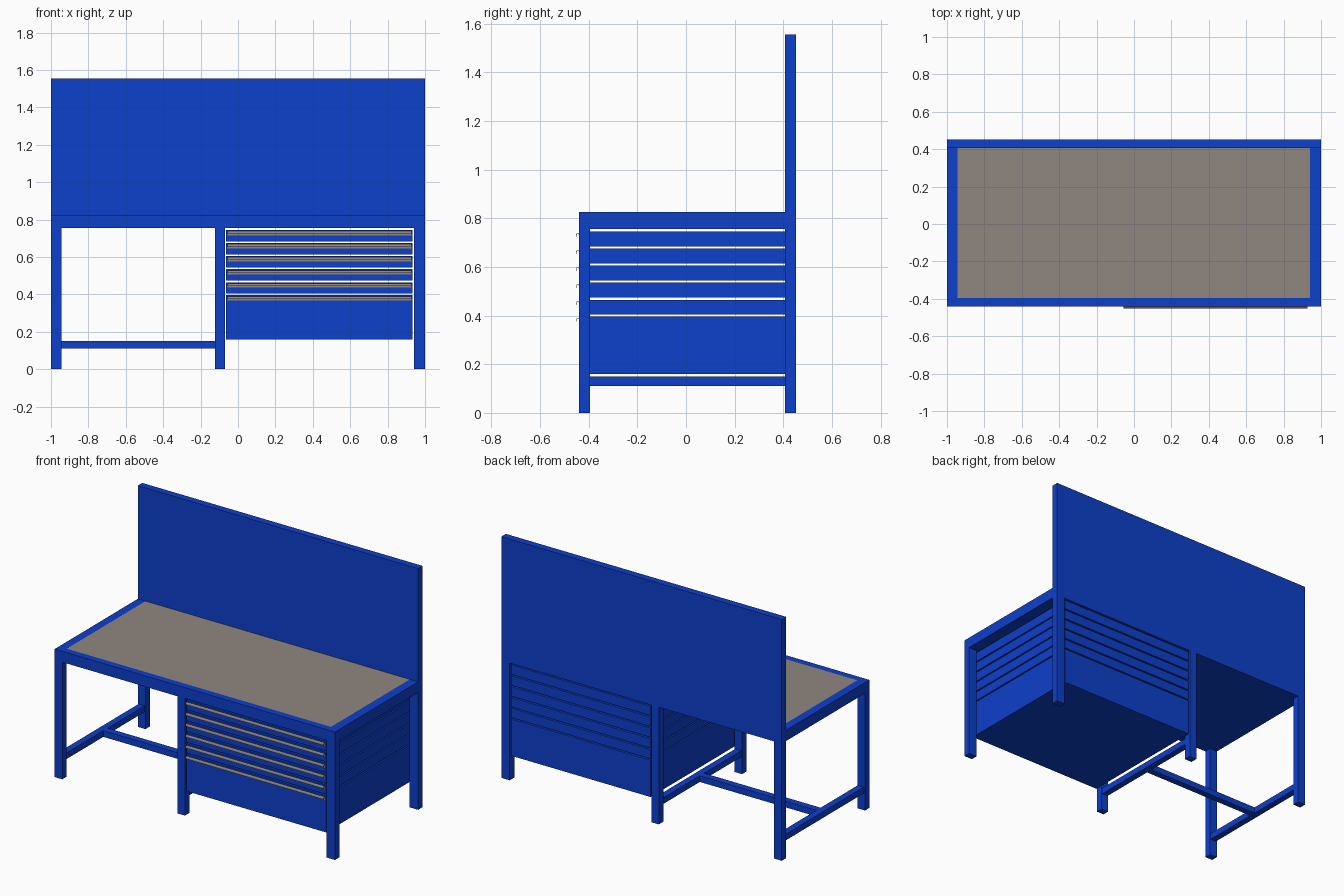
import bpy, bmesh, math

if "Cube" in bpy.data.objects:
    bpy.data.objects.remove(bpy.data.objects["Cube"])


def material(name, color):
    m = bpy.data.materials.new(name)
    m.diffuse_color = (*color, 1)
    m.use_nodes = True
    m.node_tree.nodes["Principled BSDF"].inputs["Base Color"].default_value = m.diffuse_color
    return m


BLUE = material("blue_paint", (0.004, 0.05, 0.6))
GREY = material("grey_surface", (0.28, 0.24, 0.215))


def finish(name, bm, mat):
    bmesh.ops.recalc_face_normals(bm, faces=bm.faces)
    me = bpy.data.meshes.new(name)
    bm.to_mesh(me)
    bm.free()
    me.materials.append(mat)
    ob = bpy.data.objects.new(name, me)
    bpy.context.collection.objects.link(ob)
    return ob


def box(name, x, y, z, mat=BLUE):
    bm = bmesh.new()
    bmesh.ops.create_cube(bm, size=1)
    for v in bm.verts:
        v.co = [r[0] if c < 0 else r[1] for c, r in zip(v.co, (x, y, z))]
    return finish(name, bm, mat)


def extrude_x(name, profile, x, mat):
    # closed (y, z) profile swept along x
    bm = bmesh.new()
    f = bm.faces.new([bm.verts.new((x[0], y, z)) for y, z in profile])
    new = bmesh.ops.extrude_face_region(bm, geom=[f])["geom"]
    for v in new:
        if isinstance(v, bmesh.types.BMVert):
            v.co.x = x[1]
    return finish(name, bm, mat)


LEFT, MID, RIGHT = (-1, -0.945), (-0.123, -0.07), (0.94, 1)
FRONT, BACK = (-0.44, -0.395), (0.407, 0.453)
INNER_Y = (FRONT[1], BACK[0])
RAIL_Z = (0.755, 0.825)

# Legs
for side, x in (("left", LEFT), ("middle", MID), ("right", RIGHT)):
    for end, y in (("front", FRONT), ("back", BACK)):
        box(f"{side}_{end}_leg", x, y, (0, RAIL_Z[0]))

# Low stretchers
STRETCH_Z = (0.11, 0.15)
box("left_stretcher", (-0.993, -0.95), INNER_Y, STRETCH_Z)
box("middle_stretcher", (-0.118, -0.075), INNER_Y, STRETCH_Z)
box("cross_stretcher", (-0.95, -0.118), (-0.015, 0.028), STRETCH_Z)

# Worktop frame, underside and grey surface
box("front_rail", (-1, 1), FRONT, RAIL_Z)
box("left_rail", LEFT, INNER_Y, RAIL_Z)
box("right_rail", RIGHT, INNER_Y, RAIL_Z)
box("worktop_underside", (LEFT[1], RIGHT[0]), INNER_Y, (0.755, 0.8))
box("worktop_surface", (LEFT[1], RIGHT[0]), INNER_Y, (0.8, 0.825), GREY)

# Tall back panel
box("back_panel", (-1, 1), BACK, (0.755, 1.555))

# Drawers, each with a hooked pull strip along its top edge
tops = [0.745, 0.675, 0.605, 0.535, 0.465, 0.396]
bottoms = [t + 0.009 for t in tops[1:]] + [0.159]
for i, (top, bottom) in enumerate(zip(tops, bottoms), 1):
    box(f"drawer_{i}", (-0.063, 0.934), (-0.437, 0.45), (bottom, top))
    cy, cz = -0.445, top - 0.017
    angles = [math.radians(a) for a in range(0, 181, 30)]
    outer = [(cy + 0.008 * math.cos(a), cz + 0.011 * math.sin(a)) for a in angles]
    inner = [(cy + 0.006 * math.cos(a), cz + 0.009 * math.sin(a)) for a in reversed(angles)]
    lip = [(-0.453, cz - 0.004), (-0.451, cz - 0.004)]
    foot = [(-0.439, cz - 0.012), (-0.437, cz - 0.012)]
    extrude_x(f"drawer_pull_{i}", outer + lip + inner + foot, (-0.057, 0.928), GREY)
